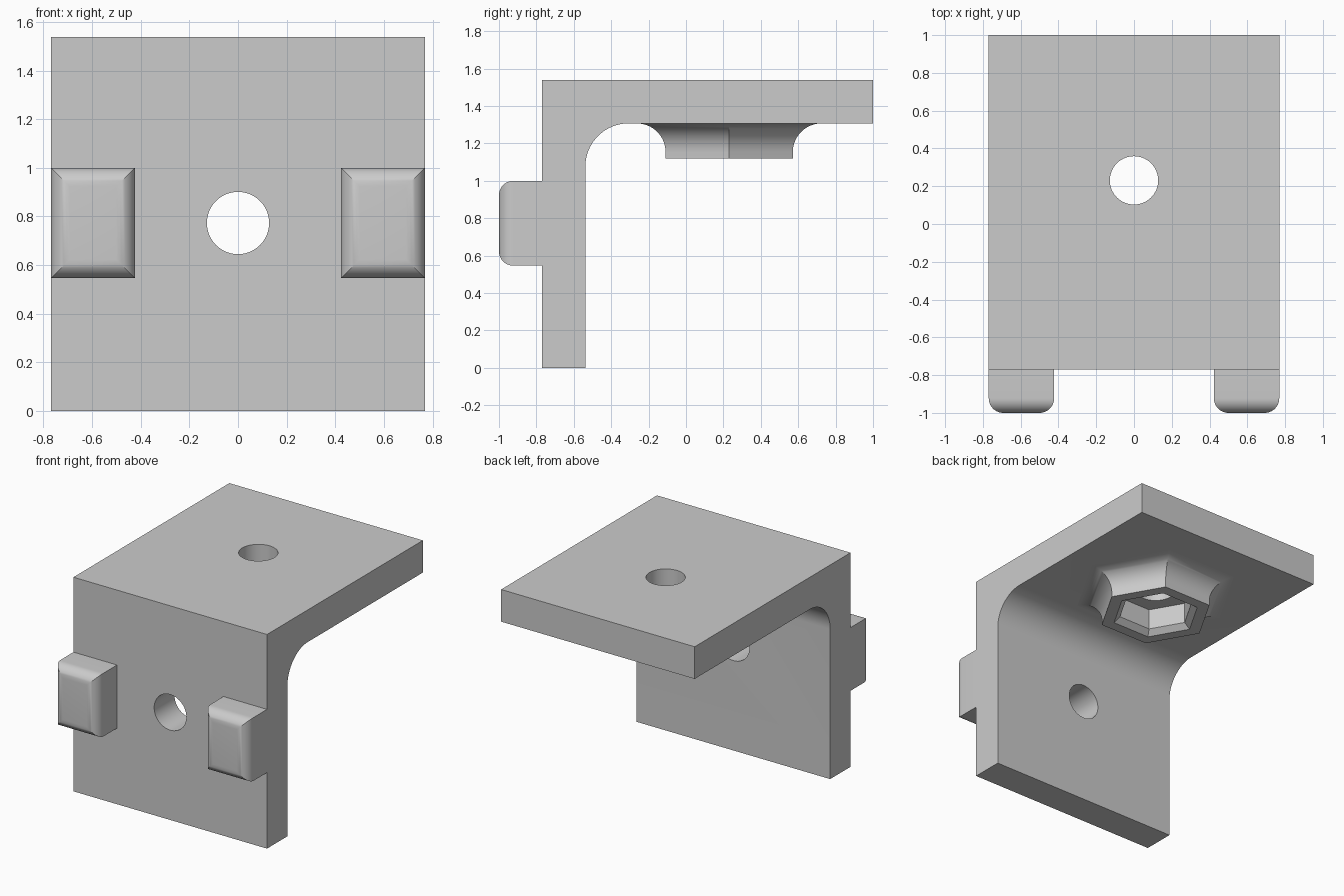
import bpy, bmesh
from math import sin, cos, pi, radians

cube = bpy.data.objects.get("Cube")
if cube:
    bpy.data.objects.remove(cube, do_unlink=True)

GREY = (0.6, 0.6, 0.6, 1)
mat = bpy.data.materials.new("plain grey")
mat.use_nodes = True
mat.diffuse_color = GREY
mat.node_tree.nodes["Principled BSDF"].inputs["Base Color"].default_value = GREY

HALF_W, HEIGHT, THICK = 0.769, 1.538, 0.231
FRONT = -0.769                # front face of the upright plate
UNDER = HEIGHT - THICK        # underside of the top plate
HOLE_R, HOLE_Z, HOLE_Y = 0.128, 0.773, 0.231


def make_object(name, bm):
    bmesh.ops.recalc_face_normals(bm, faces=bm.faces)
    mesh = bpy.data.meshes.new(name)
    bm.to_mesh(mesh)
    bm.free()
    mesh.materials.append(mat)
    obj = bpy.data.objects.new(name, mesh)
    bpy.context.collection.objects.link(obj)
    return obj


def activate(obj):
    bpy.ops.object.select_all(action='DESELECT')
    obj.select_set(True)
    bpy.context.view_layer.objects.active = obj


def smooth(obj):
    activate(obj)
    bpy.ops.object.shade_smooth_by_angle(angle=radians(25))


def loft(name, rings, caps=False):
    """Join equal-length rings of points with quads."""
    bm = bmesh.new()
    loops = [[bm.verts.new(p) for p in ring] for ring in rings]
    n = len(loops[0])
    for a, b in zip(loops, loops[1:]):
        for i in range(n):
            j = (i + 1) % n
            bm.faces.new((a[i], a[j], b[j], b[i]))
    if caps:
        bm.faces.new(loops[0])
        bm.faces.new(loops[-1])
    return make_object(name, bm)


def drill(obj, location, rotation):
    bpy.ops.mesh.primitive_cylinder_add(vertices=64, radius=HOLE_R, depth=0.6,
                                        location=location, rotation=rotation)
    cutter = bpy.context.object
    cutter.name = "hole_cutter"
    cutter.hide_render = True
    cutter.data.materials.append(mat)
    activate(obj)
    mod = obj.modifiers.new("hole", 'BOOLEAN')
    mod.operation, mod.solver, mod.object = 'DIFFERENCE', 'EXACT', cutter
    bpy.ops.object.modifier_apply(modifier=mod.name)
    bpy.data.objects.remove(cutter, do_unlink=True)


# Angle bracket: L profile with a filleted inner corner
inner, r = FRONT + THICK, 0.231
arc = [(inner + r - r * cos(t), UNDER - r + r * sin(t))
       for t in (i * pi / 40 for i in range(21))]
profile = [(FRONT, 0), (inner, 0), *arc, (1, UNDER), (1, HEIGHT), (FRONT, HEIGHT)]
bracket = loft("angle_bracket",
               [[(x, y, z) for y, z in profile] for x in (-HALF_W, HALF_W)], caps=True)
drill(bracket, (0, inner - THICK / 2, HOLE_Z), (pi / 2, 0, 0))
drill(bracket, (0, HOLE_Y, HEIGHT - THICK / 2), (0, 0, 0))
smooth(bracket)


# Front tabs with rounded, mitred front edges
def tab_ring(side, inset, y):
    cx, hw, hz = side * 0.596, 0.173 - inset, 0.227 - inset
    return [(cx + a * hw, y, HOLE_Z + b * hz)
            for a, b in ((-1, -1), (1, -1), (1, 1), (-1, 1))]


round_r = 0.077
for side, label in ((1, "left"), (-1, "right")):
    rings = [tab_ring(side, 0, FRONT)]
    for i in range(11):
        t = i * pi / 20
        rings.append(tab_ring(side, round_r * (1 - cos(t)),
                              -1 + round_r * (1 - sin(t))))
    smooth(loft(label + "_tab", rings, caps=True))

# Hexagonal nut holder under the top plate: flared outside, chamfered pocket
flare, apothem, bottom = 0.154, 0.34, 1.118
section = [(apothem + flare * (1 - sin(t)), UNDER - flare * (1 - cos(t)))
           for t in (i * pi / 32 for i in range(17))]
section += [(apothem, bottom), (0.263, bottom), (0.225, bottom + 0.038), (0.225, UNDER)]


def hex_ring(a, z):
    rad = a / cos(pi / 6)
    return [(rad * cos(k * pi / 3), HOLE_Y + rad * sin(k * pi / 3), z) for k in range(6)]


smooth(loft("nut_holder", [hex_ring(a, z) for a, z in section]))
